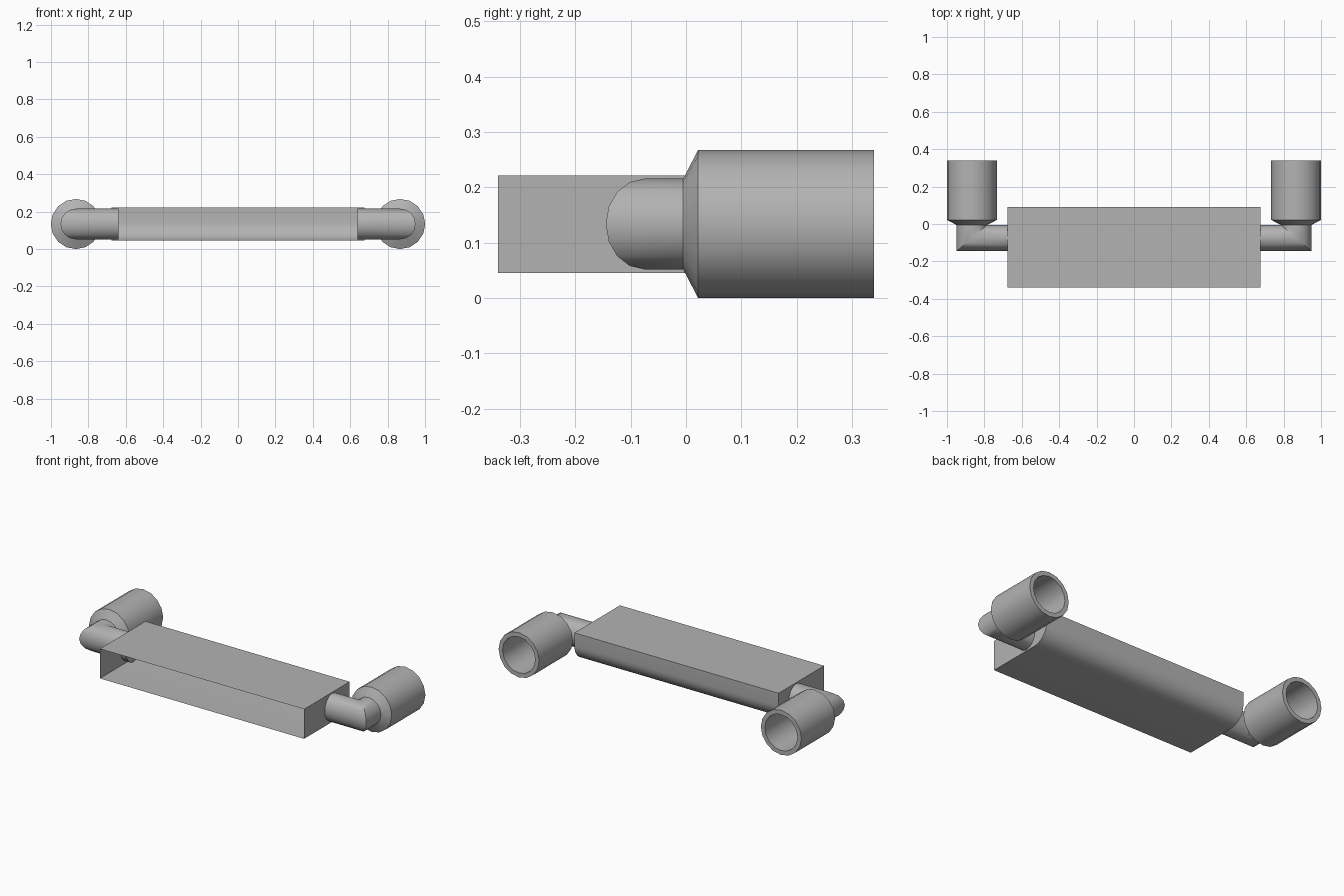
import bpy, bmesh
from math import sin, cos, pi, radians

cube = bpy.data.objects.get("Cube")
if cube:
    bpy.data.objects.remove(cube, do_unlink=True)

grey = bpy.data.materials.new("mid grey")
grey.use_nodes = True
colour = (0.45, 0.45, 0.45, 1)
grey.diffuse_color = colour
grey.node_tree.nodes["Principled BSDF"].inputs["Base Color"].default_value = colour

SIDES = 16
AXIS_Z = 0.134


def finish(name, bm, angle=40):
    mesh = bpy.data.meshes.new(name)
    bm.to_mesh(mesh)
    bm.free()
    mesh.materials.append(grey)
    obj = bpy.data.objects.new(name, mesh)
    bpy.context.collection.objects.link(obj)
    bpy.ops.object.select_all(action='DESELECT')
    obj.select_set(True)
    bpy.context.view_layer.objects.active = obj
    bpy.ops.object.shade_smooth_by_angle(angle=radians(angle))
    return obj


def loft(name, rings, caps, angle=40):
    """Skin a row of point rings; caps lists the rings to close."""
    bm = bmesh.new()
    loops = [[bm.verts.new(p) for p in ring] for ring in rings]
    for a, b in zip(loops, loops[1:]):
        for i in range(len(a)):
            j = (i + 1) % len(a)
            bm.faces.new((a[i], a[j], b[j], b[i]))
    for i in caps:
        bm.faces.new(loops[i])
    bmesh.ops.recalc_face_normals(bm, faces=bm.faces)
    return finish(name, bm, angle)


def ring(point):
    return [point(cos(2 * pi * i / SIDES), sin(2 * pi * i / SIDES))
            for i in range(SIDES)]


# Tray: thin shell, open at the front, rounded along the lower back edge
front, back, low, high, half, radius = -0.34, 0.09, 0.045, 0.222, 0.675, 0.10
profile = [(front, low)]
for k in range(9):
    t = k / 8 * pi / 2
    profile.append((back - radius + radius * sin(t), low + radius - radius * cos(t)))
profile += [(back, high), (front, high)]
tray = loft("tray", [[(x, y, z) for y, z in profile] for x in (-half, half)], (0, 1))
bm = bmesh.new()
bm.from_mesh(tray.data)
open_side = [f for f in bm.faces if all(abs(v.co.y - front) < 0.001 for v in f.verts)]
bmesh.ops.delete(bm, geom=open_side, context='FACES_ONLY')
bm.to_mesh(tray.data)
bm.free()

for side, sx in (("left", 1), ("right", -1)):
    cx = 0.867

    # Mitred elbow from inside the tray to the socket
    r, ry, cy = 0.082, 0.07, -0.075
    loft(side + "_elbow_pipe", [
        ring(lambda c, s: (sx * 0.64, cy - ry * c, AXIS_Z + r * s)),
        ring(lambda c, s: (sx * (cx + r * c), cy - ry * c, AXIS_Z + r * s)),
        ring(lambda c, s: (sx * (cx + r * c), -0.005, AXIS_Z + r * s)),
    ], (0,))

    # Socket: tapered collar, barrel, rim and bore
    steps = [(-0.005, 0.082), (0.022, 0.134), (0.34, 0.134), (0.34, 0.108), (0.03, 0.108)]
    loft(side + "_socket", [
        ring(lambda c, s: (sx * (cx + q * c), y, AXIS_Z + q * s)) for y, q in steps
    ], (-1,))
